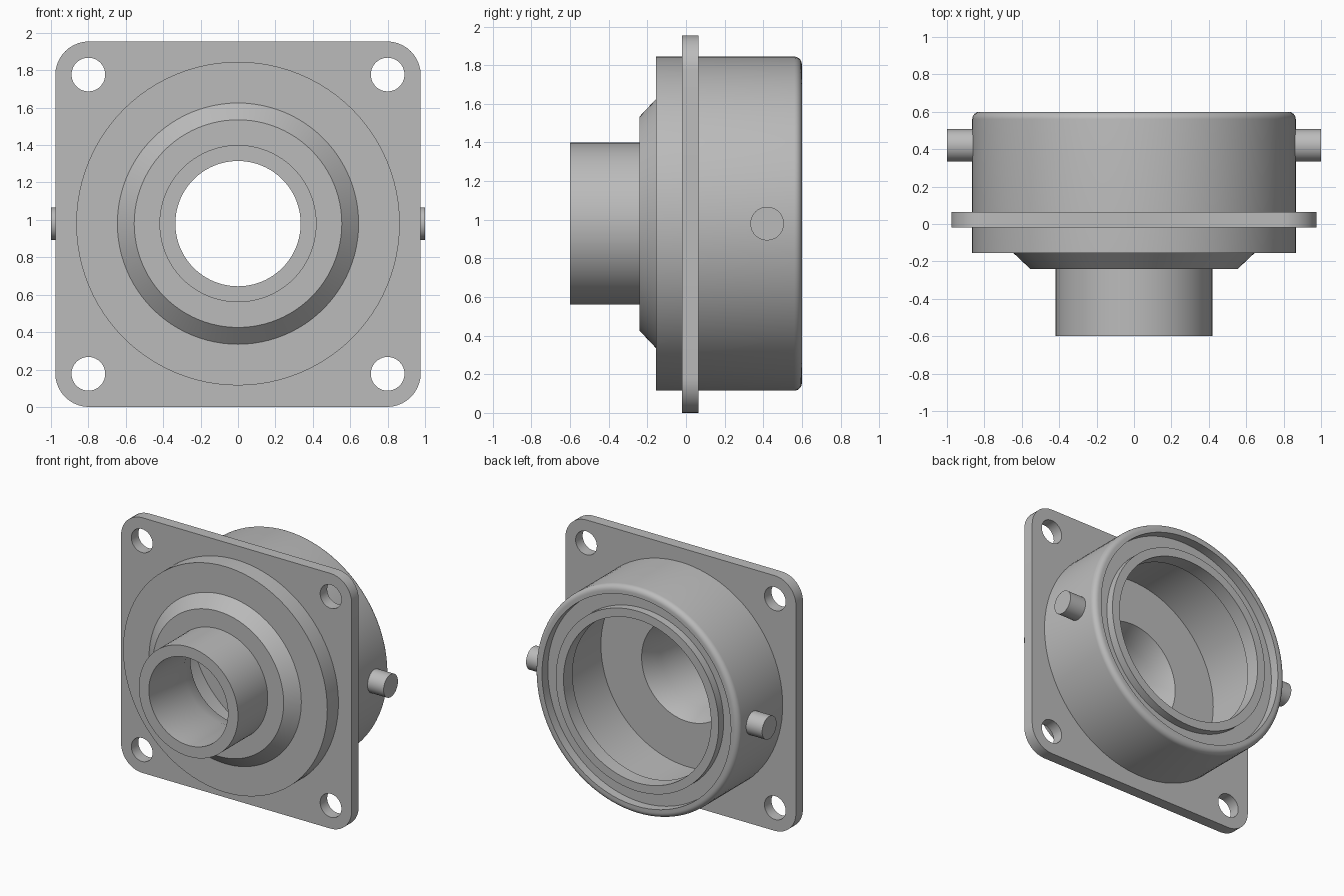
import bpy, math
from math import sin, cos, pi
from mathutils import Matrix

cube = bpy.data.objects.get("Cube")
if cube:
    bpy.data.objects.remove(cube)

CENTRE = 0.98
SEGMENTS = 96

grey = bpy.data.materials.new("light_grey")
grey.use_nodes = True
colour = (0.5, 0.5, 0.5, 1)
grey.diffuse_color = colour
grey.node_tree.nodes["Principled BSDF"].inputs["Base Color"].default_value = colour


def finish(obj):
    """Give the part its colour and smooth its round faces."""
    obj.data.materials.clear()
    obj.data.materials.append(grey)
    bpy.ops.object.select_all(action="DESELECT")
    obj.select_set(True)
    bpy.context.view_layer.objects.active = obj
    bpy.ops.object.shade_smooth_by_angle(angle=math.radians(30))


def add_mesh(name, mesh):
    obj = bpy.data.objects.new(name, mesh)
    bpy.context.collection.objects.link(obj)
    finish(obj)
    return obj


def lathe(name, profile):
    """Turn a closed (radius, y) profile around the y axis."""
    n = len(profile)
    verts, faces = [], []
    for s in range(SEGMENTS):
        a = 2 * pi * s / SEGMENTS
        verts += [(r * cos(a), y, CENTRE + r * sin(a)) for r, y in profile]
        t = (s + 1) % SEGMENTS
        for i in range(n):
            j = (i + 1) % n
            faces.append((s * n + i, s * n + j, t * n + j, t * n + i))
    mesh = bpy.data.meshes.new(name)
    mesh.from_pydata(verts, [], faces)
    return add_mesh(name, mesh)


def arc(cx, cy, r, start, end, steps):
    return [(cx + r * cos(start + (end - start) * i / steps),
             cy + r * sin(start + (end - start) * i / steps)) for i in range(steps + 1)]


# Housing: front spout, conical shoulder, drum with rounded rim, grooved lip, pocket
front = [(0.335, -0.6), (0.42, -0.6), (0.42, -0.24), (0.555, -0.24),
         (0.645, -0.155), (0.865, -0.155)]
rim = arc(0.825, 0.56, 0.04, 0, pi / 2, 6)
inside = [(0.80, 0.6), (0.80, 0.53), (0.69, 0.53), (0.69, 0.59), (0.625, 0.59),
          (0.625, 0.48), (0.735, 0.48), (0.735, -0.02), (0.39, -0.02), (0.335, -0.17)]
lathe("housing", front + rim + inside)

# Flange plate: rounded square with corner holes and a centre opening
half, corner = 0.977, 0.18
outline = []
for k in range(4):
    a = k * pi / 2
    d = half - corner
    sx, sy = ((1, 1), (-1, 1), (-1, -1), (1, -1))[k]
    outline += arc(sx * d, sy * d, corner, a, a + pi / 2, 10)
loops = [outline, arc(0, 0, 0.8, 0, 2 * pi, SEGMENTS)[:-1]]
for sx in (-1, 1):
    for sy in (-1, 1):
        loops.append(arc(sx * 0.8, sy * 0.8, 0.09, 0, 2 * pi, 40)[:-1])

curve = bpy.data.curves.new("flange_outline", "CURVE")
curve.dimensions = "2D"
curve.fill_mode = "BOTH"
curve.extrude = 0.0425
for loop in loops:
    spline = curve.splines.new("POLY")
    spline.points.add(len(loop) - 1)
    for point, (x, y) in zip(spline.points, loop):
        point.co = (x, y, 0, 1)
    spline.use_cyclic_u = True
helper = bpy.data.objects.new("flange_helper", curve)
bpy.context.collection.objects.link(helper)
bpy.context.view_layer.update()
graph = bpy.context.evaluated_depsgraph_get()
mesh = bpy.data.meshes.new_from_object(helper.evaluated_get(graph))
bpy.data.objects.remove(helper)
mesh.transform(Matrix.Translation((0, 0.0225, half)) @ Matrix.Rotation(pi / 2, 4, "X"))
add_mesh("flange_plate", mesh)

# Side pins
for name, side in (("left_pin", 1), ("right_pin", -1)):
    bpy.ops.mesh.primitive_cylinder_add(vertices=40, radius=0.087, depth=0.17,
                                        location=(side * 0.915, 0.42, CENTRE),
                                        rotation=(0, pi / 2, 0))
    pin = bpy.context.object
    pin.name = name
    finish(pin)
